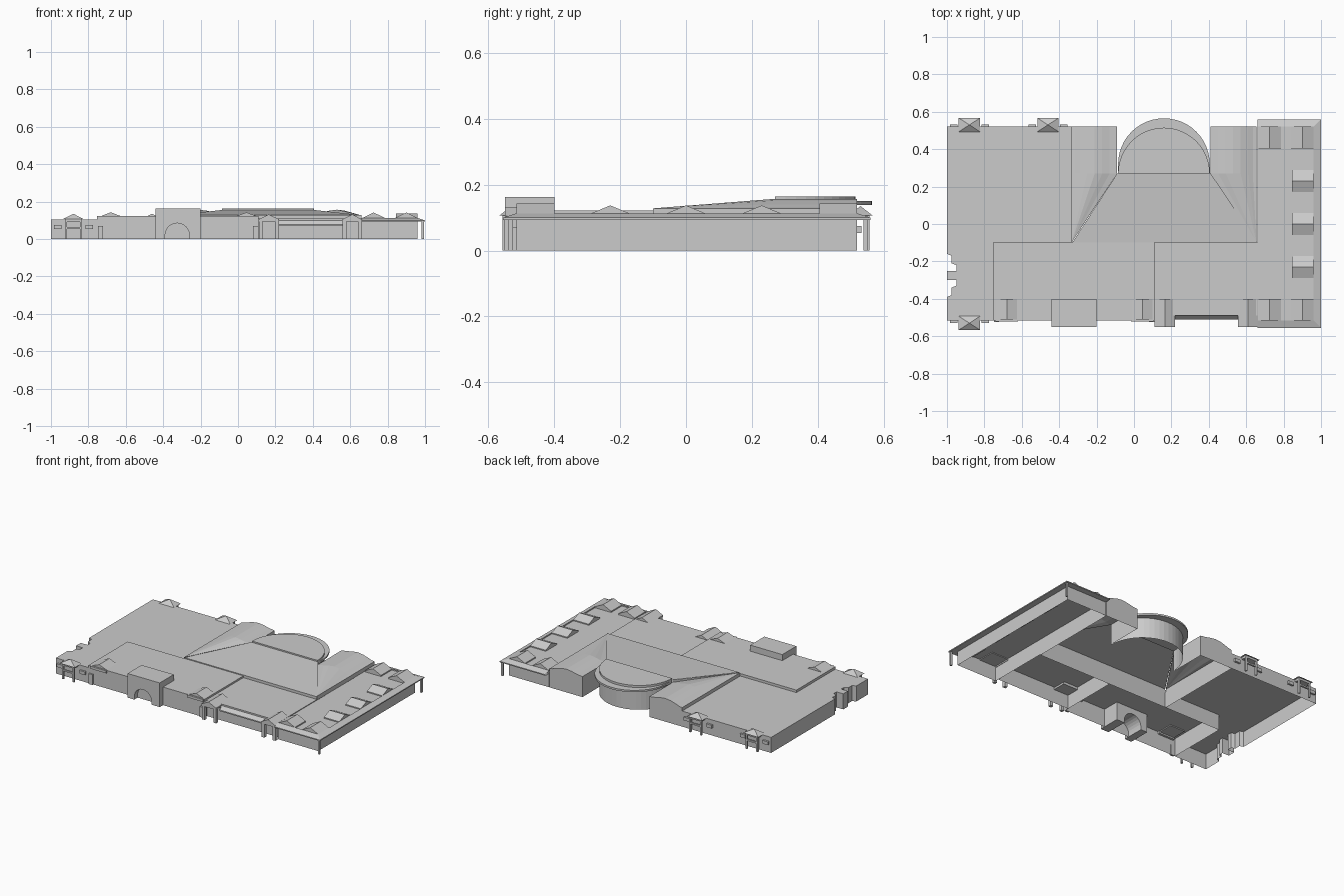
import bpy, bmesh
from math import sin, cos, pi

if "Cube" in bpy.data.objects:
    bpy.data.objects.remove(bpy.data.objects["Cube"])


def finish(name, bm):
    bmesh.ops.remove_doubles(bm, verts=bm.verts, dist=1e-5)
    bmesh.ops.recalc_face_normals(bm, faces=bm.faces)
    me = bpy.data.meshes.new(name)
    bm.to_mesh(me)
    bm.free()
    ob = bpy.data.objects.new(name, me)
    bpy.context.collection.objects.link(ob)
    return ob


def face(bm, pts):
    return bm.faces.new([bm.verts.new(p) for p in pts])


def prism(name, poly, z0, z1, bottom=False):
    """Plan outline raised from z0 to z1, open below by default."""
    bm = bmesh.new()
    n = len(poly)
    face(bm, [(x, y, z1) for x, y in poly])
    if bottom:
        face(bm, [(x, y, z0) for x, y in poly])
    for i in range(n):
        (a, b), (c, d) = poly[i], poly[(i + 1) % n]
        face(bm, [(a, b, z0), (c, d, z0), (c, d, z1), (a, b, z1)])
    return finish(name, bm)


def box(name, x0, x1, y0, y1, z0, z1, bottom=True):
    return prism(name, [(x0, y0), (x1, y0), (x1, y1), (x0, y1)], z0, z1, bottom)


def extrude_profile(name, prof, a0, a1, axis='y'):
    """Closed (u, z) profile swept along y or x."""
    bm = bmesh.new()
    P = (lambda u, z, a: (u, a, z)) if axis == 'y' else (lambda u, z, a: (a, u, z))
    for a in (a0, a1):
        face(bm, [P(u, z, a) for u, z in prof])
    for i in range(len(prof)):
        (u, z), (v, w) = prof[i], prof[(i + 1) % len(prof)]
        face(bm, [P(u, z, a0), P(v, w, a0), P(v, w, a1), P(u, z, a1)])
    return finish(name, bm)


def gable(name, c, half, a0, a1, base, eave, peak, axis='y'):
    return extrude_profile(name, [(c - half, base), (c + half, base), (c + half, eave),
                                  (c, peak), (c - half, eave)], a0, a1, axis)


# Left wing with a notched side entrance
prism("left_wing", [(-1, 0.52), (-0.33, 0.52), (-0.33, -0.1), (-0.755, -0.1), (-0.755, -0.515),
                    (-1, -0.515), (-1, -0.39), (-0.975, -0.38), (-0.975, -0.34), (-0.95, -0.33),
                    (-0.95, -0.30), (-1, -0.30), (-1, -0.25), (-0.95, -0.25), (-0.95, -0.22),
                    (-0.975, -0.21), (-0.975, -0.17), (-1, -0.16)], 0, 0.105)

# Front blocks
box("front_block", -0.755, 0.11, -0.515, -0.1, 0, 0.122, False)
box("front_shops", 0.11, 0.66, -0.49, -0.1, 0, 0.11, False)
extrude_profile("shop_awning", [(-0.49, 0.07), (-0.51, 0.07), (-0.51, 0.078), (-0.49, 0.1)],
                0.22, 0.56, 'x')

# Arched entrance
arch = [(-0.325 + 0.065 * cos(t * pi / 12), 0.02 + 0.065 * sin(t * pi / 12)) for t in range(13)]
extrude_profile("arched_entrance", [(-0.26, 0)] + arch + [(-0.39, 0), (-0.44, 0), (-0.44, 0.163),
                                                          (-0.2, 0.163), (-0.2, 0)], -0.55, -0.4)

# Right wing and its sloped wrap-around canopy
box("right_wing", 0.66, 0.96, -0.515, 0.52, 0, 0.105, False)
bm = bmesh.new()
outer = [(0.66, -0.555), (1, -0.555), (1, 0.56), (0.66, 0.56)]
inner = [(0.66, -0.515), (0.96, -0.515), (0.96, 0.52), (0.66, 0.52)]
for i in range(3):
    o, p, q, r = outer[i], outer[i + 1], inner[i + 1], inner[i]
    face(bm, [(*o, 0.1), (*p, 0.1), (*q, 0.113), (*r, 0.113)])
    face(bm, [(*o, 0.093), (*p, 0.093), (*q, 0.093), (*r, 0.093)])
    face(bm, [(*o, 0.093), (*p, 0.093), (*p, 0.1), (*o, 0.1)])
    face(bm, [(*r, 0.093), (*q, 0.093), (*q, 0.113), (*r, 0.113)])
finish("canopy", bm)
for y in (-0.545, 0.545):
    box("canopy_post", 0.982, 0.995, y - 0.006, y + 0.006, 0, 0.095)

# Gables on the right wing
for y in (-0.23, 0, 0.23):
    gable("side_gable", y, 0.06, 0.845, 0.96, 0.1, 0.112, 0.137, 'x')
for x in (0.725, 0.9):
    gable("front_end_gable", x, 0.06, -0.515, -0.4, 0.1, 0.113, 0.142)
    gable("back_end_gable", x, 0.06, 0.405, 0.52, 0.1, 0.113, 0.142)

# Front porches and gables
for x, h in ((0.165, 0.055), (0.61, 0.053)):
    gable("porch_roof", x, h, -0.55, -0.4, 0.093, 0.105, 0.132)
    for s in (-1, 1):
        px = x + s * (h - 0.012)
        box("porch_post", px - 0.01, px + 0.01, -0.545, -0.525, 0, 0.095)
for x in (0.045, -0.68):
    gable("front_gable", x, 0.055, -0.51, -0.4, 0.115, 0.122, 0.143)
    box("gable_ledge", x - 0.06, x + 0.06, -0.522, -0.5, 0.105, 0.122)
for x in (-0.735, 0.095):
    box("pilaster", x - 0.014, x + 0.014, -0.525, -0.512, 0, 0.07)

# Pavilions with pyramid roofs, posts and window awnings
for x, s, wall in ((-0.88, -1, 0.515), (-0.88, 1, 0.52), (-0.46, 1, 0.52)):
    cy = s * 0.53
    bm = bmesh.new()
    c = [(x - 0.057, cy - 0.037), (x + 0.057, cy - 0.037),
         (x + 0.057, cy + 0.037), (x - 0.057, cy + 0.037)]
    face(bm, [(*p, 0.106) for p in c])
    for i in range(4):
        face(bm, [(*c[i], 0.106), (*c[(i + 1) % 4], 0.106), (x, cy, 0.135)])
    finish("pavilion_roof", bm)
    y0, y1 = sorted((s * wall, s * 0.558))
    box("pavilion_beam", x - 0.045, x + 0.045, y0, y1, 0.092, 0.106)
    y0, y1 = sorted((s * 0.546, s * 0.558))
    for dx in (-0.04, 0.04):
        box("pavilion_post", x + dx - 0.006, x + dx + 0.006, y0, y1, 0, 0.095)
    box("pavilion_rail", x - 0.04, x + 0.04, y0, y1, 0.055, 0.065)
    y0, y1 = sorted((s * wall, s * (wall + 0.013)))
    for dx in (-0.085, 0.085):
        box("window_awning", x + dx - 0.02, x + dx + 0.02, y0, y1, 0.053, 0.075)

# Central hall: ramped roof plus a humped wing on each side
CX = 0.16
bm = bmesh.new()
face(bm, [(-0.33, -0.1, 0.128), (0.66, -0.1, 0.128), (CX + 0.25, 0.27, 0.155), (CX - 0.25, 0.27, 0.155)])
face(bm, [(-0.33, -0.1, 0), (0.66, -0.1, 0), (0.66, -0.1, 0.128), (-0.33, -0.1, 0.128)])
hump = [(0.25, 0.138), (0.29, 0.143), (0.33, 0.152), (0.37, 0.157), (0.41, 0.152),
        (0.45, 0.14), (0.475, 0.131), (0.495, 0.128)]
for s in (-1, 1):
    corner = (CX + s * 0.495, -0.1, 0.128)
    face(bm, [corner, (CX + s * 0.25, 0.27, 0.155), (CX + s * 0.25, 0.27, 0.138)])
    for (a, za), (b, zb) in zip(hump, hump[1:]):
        xa, xb = CX + s * a, CX + s * b
        face(bm, [corner, (xa, 0.27, za), (xb, 0.27, zb)])
        face(bm, [(xa, 0.27, za), (xb, 0.27, zb), (xb, 0.52, zb), (xa, 0.52, za)])
        face(bm, [(xa, 0.52, za), (xb, 0.52, zb), (xb, 0.52, 0), (xa, 0.52, 0)])
    for x, ya, z in ((CX + s * 0.25, 0.27, 0.138), (CX + s * 0.495, -0.1, 0.128)):
        face(bm, [(x, ya, 0), (x, 0.52, 0), (x, 0.52, z), (x, ya, z)])
finish("central_hall", bm)

# Rounded back entrance: drum wall, overhanging slab and top disc
N = 24
arc = [(CX + 0.245 * cos(pi * i / N), 0.27 + 0.245 * sin(pi * i / N)) for i in range(N + 1)]
bm = bmesh.new()
for (a, b), (c, d) in zip(arc, arc[1:]):
    face(bm, [(a, b, 0), (c, d, 0), (c, d, 0.14), (a, b, 0.14)])
finish("drum_wall", bm)
prism("drum_overhang", [(CX + 0.245, 0.27)] + [(x, y + 0.05) for x, y in arc] + [(CX - 0.245, 0.27)],
      0.138, 0.15, True)
prism("drum_top", arc, 0.15, 0.164, True)
